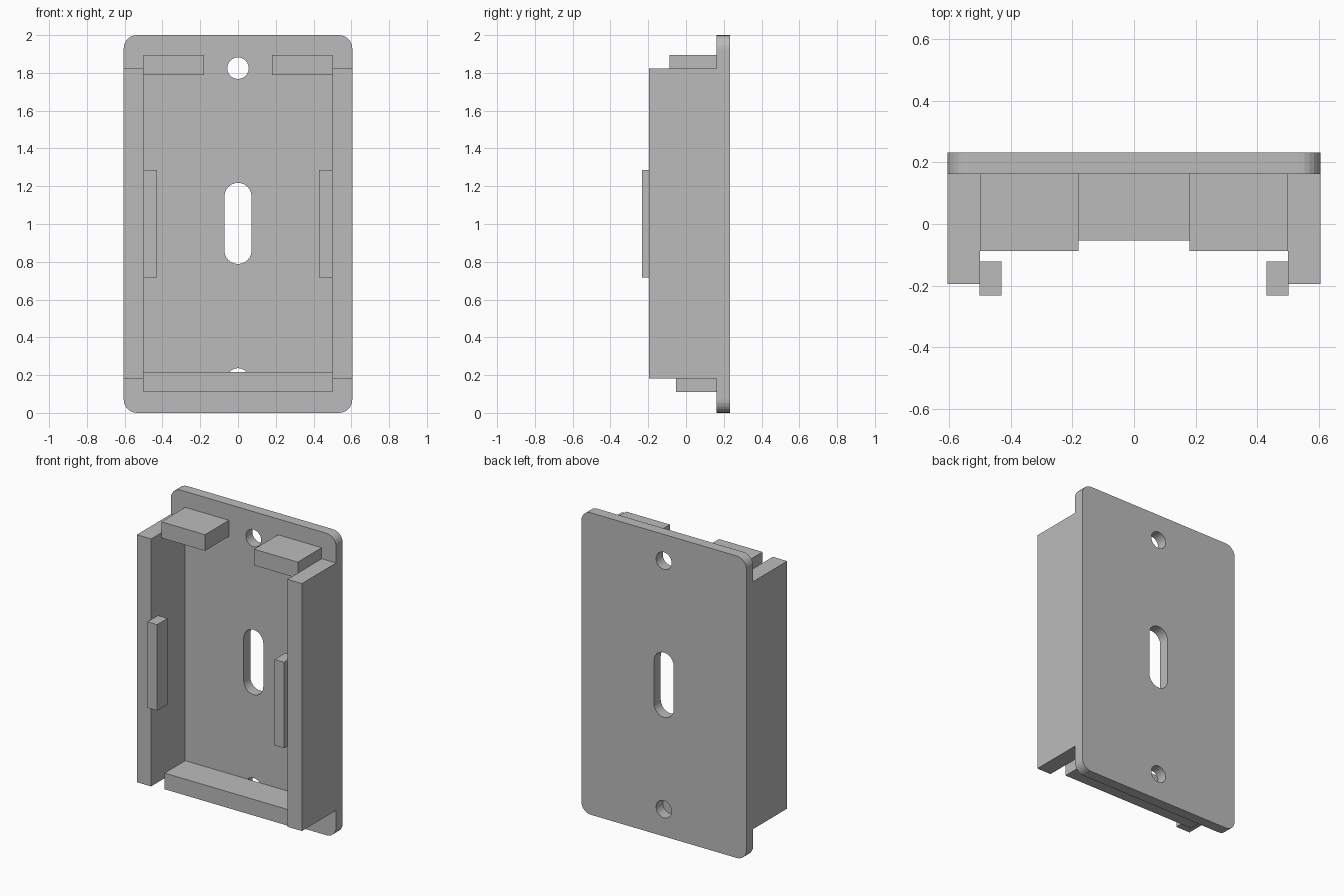
import bpy, bmesh, math

if "Cube" in bpy.data.objects:
    bpy.data.objects.remove(bpy.data.objects["Cube"])

gray = bpy.data.materials.new("plain gray")
gray.diffuse_color = (0.5, 0.5, 0.5, 1)
gray.use_nodes = True
gray.node_tree.nodes["Principled BSDF"].inputs["Base Color"].default_value = gray.diffuse_color


def finish(name, bm):
    bmesh.ops.recalc_face_normals(bm, faces=bm.faces)
    mesh = bpy.data.meshes.new(name)
    bm.to_mesh(mesh)
    bm.free()
    mesh.materials.append(gray)
    obj = bpy.data.objects.new(name, mesh)
    bpy.context.collection.objects.link(obj)
    return obj


def box(name, x, y, z):
    bm = bmesh.new()
    bmesh.ops.create_cube(bm, size=1)
    for v in bm.verts:
        v.co = [lo + (c + 0.5) * (hi - lo) for c, (lo, hi) in zip(v.co, (x, y, z))]
    return finish(name, bm)


def rounded(half_w, z0, z1, r, steps):
    """Rounded rectangle outline in the x-z plane."""
    points = []
    corners = ((half_w - r, z1 - r), (r - half_w, z1 - r),
               (r - half_w, z0 + r), (half_w - r, z0 + r))
    for q, (cx, cz) in enumerate(corners):
        for i in range(steps + 1):
            a = math.pi / 2 * (q + i / steps)
            p = (cx + r * math.cos(a), cz + r * math.sin(a))
            if not points or math.dist(p, points[-1]) > 1e-5:
                points.append(p)
    if math.dist(points[0], points[-1]) < 1e-5:
        points.pop()
    return points


BACK, FACE = 0.232, 0.162  # rear and front of the plate

# Back plate with two screw holes and a central slot
bm = bmesh.new()
for outline in (rounded(0.605, 0, 2, 0.07, 6),
                rounded(0.057, 1.768, 1.882, 0.057, 6),
                rounded(0.057, 0.123, 0.237, 0.057, 6),
                rounded(0.072, 0.788, 1.218, 0.072, 6)):
    verts = [bm.verts.new((x, BACK, z)) for x, z in outline]
    for i, v in enumerate(verts):
        bm.edges.new((verts[i - 1], v))
bmesh.ops.triangle_fill(bm, edges=bm.edges[:], use_beauty=True, normal=(0, 1, 0))
front = bmesh.ops.extrude_face_region(bm, geom=bm.faces[:], use_keep_orig=True)["geom"]
for v in front:
    if isinstance(v, bmesh.types.BMVert):
        v.co.y = FACE
finish("back_plate", bm)

# Side walls, snap clips and top ledges, mirrored left and right
for side, s in (("left", -1), ("right", 1)):
    def span(a, b):
        return tuple(sorted((s * a, s * b)))
    box(side + "_wall", span(0.5, 0.605), (-0.195, FACE), (0.183, 1.822))
    box(side + "_clip", span(0.43, 0.501), (-0.232, -0.122), (0.718, 1.287))
    box(side + "_top_ledge", span(0.18, 0.5), (-0.088, FACE), (1.788, 1.895))

# Bottom ledge across the full opening
box("bottom_ledge", (-0.5, 0.5), (-0.053, FACE), (0.11, 0.217))
